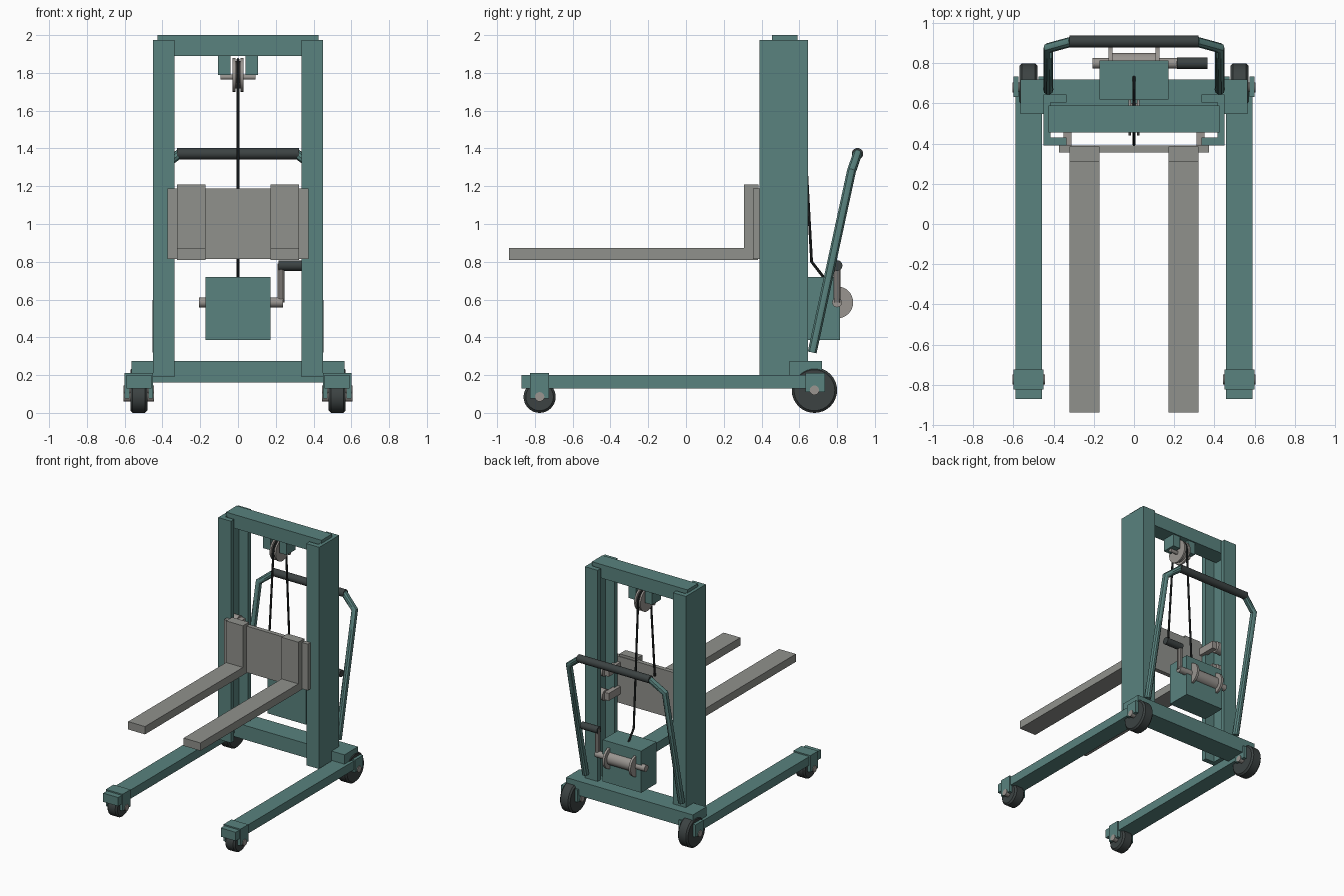
import bpy, bmesh, math
from mathutils import Vector

old = bpy.data.objects.get("Cube")
if old:
    bpy.data.objects.remove(old, do_unlink=True)


def material(name, rgb):
    m = bpy.data.materials.new(name)
    m.use_nodes = True
    m.diffuse_color = (*rgb, 1)
    bsdf = m.node_tree.nodes["Principled BSDF"]
    bsdf.inputs["Base Color"].default_value = (*rgb, 1)
    return m


GREEN = material("teal_paint", (0.10, 0.225, 0.21))
GREY = material("fork_grey", (0.28, 0.285, 0.265))
STEEL = material("warm_steel", (0.32, 0.30, 0.28))
RUBBER = material("dark_rubber", (0.045, 0.055, 0.055))
ROPE = material("black_cable", (0.02, 0.024, 0.024))


def finish(obj, mat, smooth=False):
    obj.data.materials.append(mat)
    if smooth:
        bpy.ops.object.select_all(action="DESELECT")
        obj.select_set(True)
        bpy.context.view_layer.objects.active = obj
        bpy.ops.object.shade_smooth_by_angle(angle=math.radians(35))
    return obj


def box(name, mat, x, y, z):
    """Block from three (low, high) ranges."""
    bm = bmesh.new()
    bmesh.ops.create_cube(bm, size=1)
    for v in bm.verts:
        v.co = [(a + b) / 2 + c * (b - a) for (a, b), c in zip((x, y, z), v.co)]
    return mesh(name, mat, bm)


def mesh(name, mat, bm, smooth=False):
    bmesh.ops.recalc_face_normals(bm, faces=bm.faces)
    data = bpy.data.meshes.new(name)
    bm.to_mesh(data)
    bm.free()
    obj = bpy.data.objects.new(name, data)
    bpy.context.collection.objects.link(obj)
    return finish(obj, mat, smooth)


def lathe(name, mat, profile, y, z, steps=32):
    """Spin (x, radius) points round an axis along x, with closed ends."""
    bm = bmesh.new()
    rings = []
    for x, r in profile:
        angles = [math.tau * i / steps for i in range(steps)]
        rings.append([bm.verts.new((x, y + r * math.cos(a), z + r * math.sin(a))) for a in angles])
    for a, b in zip(rings, rings[1:]):
        for i in range(steps):
            j = (i + 1) % steps
            bm.faces.new((a[i], a[j], b[j], b[i]))
    bm.faces.new(rings[0])
    bm.faces.new(rings[-1])
    return mesh(name, mat, bm, True)


def rod(name, mat, x0, x1, r, y, z):
    return lathe(name, mat, [(x0, r), (x1, r)], y, z)


def tube(name, mat, points, r):
    curve = bpy.data.curves.new(name, "CURVE")
    curve.dimensions = "3D"
    curve.bevel_depth = r
    curve.bevel_resolution = 3
    curve.use_fill_caps = True
    spline = curve.splines.new("POLY")
    spline.points.add(len(points) - 1)
    for p, co in zip(spline.points, points):
        p.co = (*co, 1)
    obj = bpy.data.objects.new(name, curve)
    bpy.context.collection.objects.link(obj)
    bpy.ops.object.select_all(action="DESELECT")
    obj.select_set(True)
    bpy.context.view_layer.objects.active = obj
    bpy.ops.object.convert(target="MESH")
    return finish(bpy.context.object, mat, True)


def span(side, a, b):
    """Mirror an x range to the given side."""
    return (a, b) if side > 0 else (-b, -a)


def wheel(name, side, y, r):
    a, b = span(side, 0.48, 0.57)
    bev = 0.012
    lathe(name, RUBBER, [(a, r - bev), (a + bev, r), (b - bev, r), (b, r - bev)], y, r)
    rod(name + "_axle", STEEL, *span(side, 0.444, 0.606), 0.025, y, r)


# Frame cross members
box("base_beam", GREEN, (-0.565, 0.565), (0.547, 0.72), (0.16, 0.275))
box("top_beam", GREEN, (-0.425, 0.425), (0.455, 0.59), (1.89, 2.0))

for side, tag in ((1, "left"), (-1, "right")):
    # Mast channel, open towards the middle
    outline = [(0.45, 0.39), (0.45, 0.645), (0.335, 0.645), (0.335, 0.605),
               (0.415, 0.605), (0.415, 0.43), (0.335, 0.43), (0.335, 0.39)]
    bm = bmesh.new()
    face = bm.faces.new([bm.verts.new((side * x, y, 0.19)) for x, y in outline])
    top = bmesh.ops.extrude_face_region(bm, geom=[face])["geom"]
    bmesh.ops.translate(bm, vec=(0, 0, 1.785), verts=[g for g in top if isinstance(g, bmesh.types.BMVert)])
    mesh(tag + "_mast_channel", GREEN, bm)

    # Base leg, wheels and wheel brackets
    box(tag + "_base_leg", GREEN, span(side, 0.457, 0.59), (-0.872, 0.66), (0.13, 0.2))
    wheel(tag + "_front_wheel", side, -0.775, 0.085)
    wheel(tag + "_rear_wheel", side, 0.68, 0.12)
    box(tag + "_front_bracket_top", GREEN, span(side, 0.45, 0.6), (-0.825, -0.725), (0.195, 0.21))
    for inner, (a, b) in (("inner", (0.45, 0.475)), ("outer", (0.575, 0.6))):
        box(f"{tag}_front_bracket_{inner}", GREEN, span(side, a, b), (-0.825, -0.725), (0.075, 0.2))
        box(f"{tag}_rear_bracket_{inner}", GREEN, span(side, a, b), (0.632, 0.735), (0.11, 0.21))

    # Fork
    box(tag + "_fork_blade", GREY, span(side, 0.172, 0.322), (-0.938, 0.38), (0.81, 0.873))
    box(tag + "_fork_shank", GREY, span(side, 0.172, 0.322), (0.308, 0.385), (0.873, 1.208))

    # Carriage rollers running inside the channel
    for level, z in (("lower", 0.92), ("upper", 1.115)):
        box(f"{tag}_{level}_roller_arm", STEEL, span(side, 0.31, 0.352), (0.385, 0.54), (z - 0.03, z + 0.03))
        rod(f"{tag}_{level}_roller", STEEL, *span(side, 0.35, 0.412), 0.045, 0.52, z)

    # Push handle tube
    tube(tag + "_handle_tube", GREEN,
         [(side * x, y, z) for x, y, z in
          [(0.427, 0.668, 0.32), (0.427, 0.876, 1.28), (0.31, 0.908, 1.372)]], 0.025)

    # Pulley hanger block and pulley flange
    box(tag + "_pulley_hanger", GREEN, span(side, 0.04, 0.105), (0.47, 0.58), (1.79, 1.893))
    rod(tag + "_pulley_flange", STEEL, *span(side, 0.014, 0.028), 0.09, 0.53, 1.79)

    # Winch drum flange
    rod(tag + "_drum_flange", STEEL, *span(side, 0.108, 0.126), 0.085, 0.8, 0.585)

rod("handle_grip", RUBBER, -0.322, 0.322, 0.03, 0.908, 1.372)
box("carriage_plate", GREY, (-0.373, 0.373), (0.355, 0.39), (0.815, 1.188))

# Pulley
rod("pulley_core", STEEL, -0.02, 0.02, 0.072, 0.53, 1.79)
rod("pulley_axle", STEEL, -0.092, 0.092, 0.014, 0.53, 1.778)

# Winch with crank
box("winch_housing", GREEN, (-0.172, 0.172), (0.62, 0.815), (0.385, 0.72))
rod("winch_drum", STEEL, -0.11, 0.11, 0.052, 0.8, 0.585)
rod("winch_shaft", STEEL, -0.207, 0.238, 0.026, 0.8, 0.585)
tube("crank_arm", STEEL, [(0.227, 0.8, 0.585), (0.227, 0.8, 0.79)], 0.019)
rod("crank_grip", RUBBER, 0.215, 0.365, 0.028, 0.8, 0.78)

# Lifting cable: carriage, over the pulley, down to the winch
arc = [(0, 0.53 - 0.08 * math.cos(a), 1.79 + 0.08 * math.sin(a))
       for a in (math.pi * i / 12 for i in range(13))]
tube("lifting_cable", ROPE,
     [(0, 0.397, 1.12)] + arc + [(0, 0.665, 0.8), (0, 0.735, 0.71)], 0.008)
